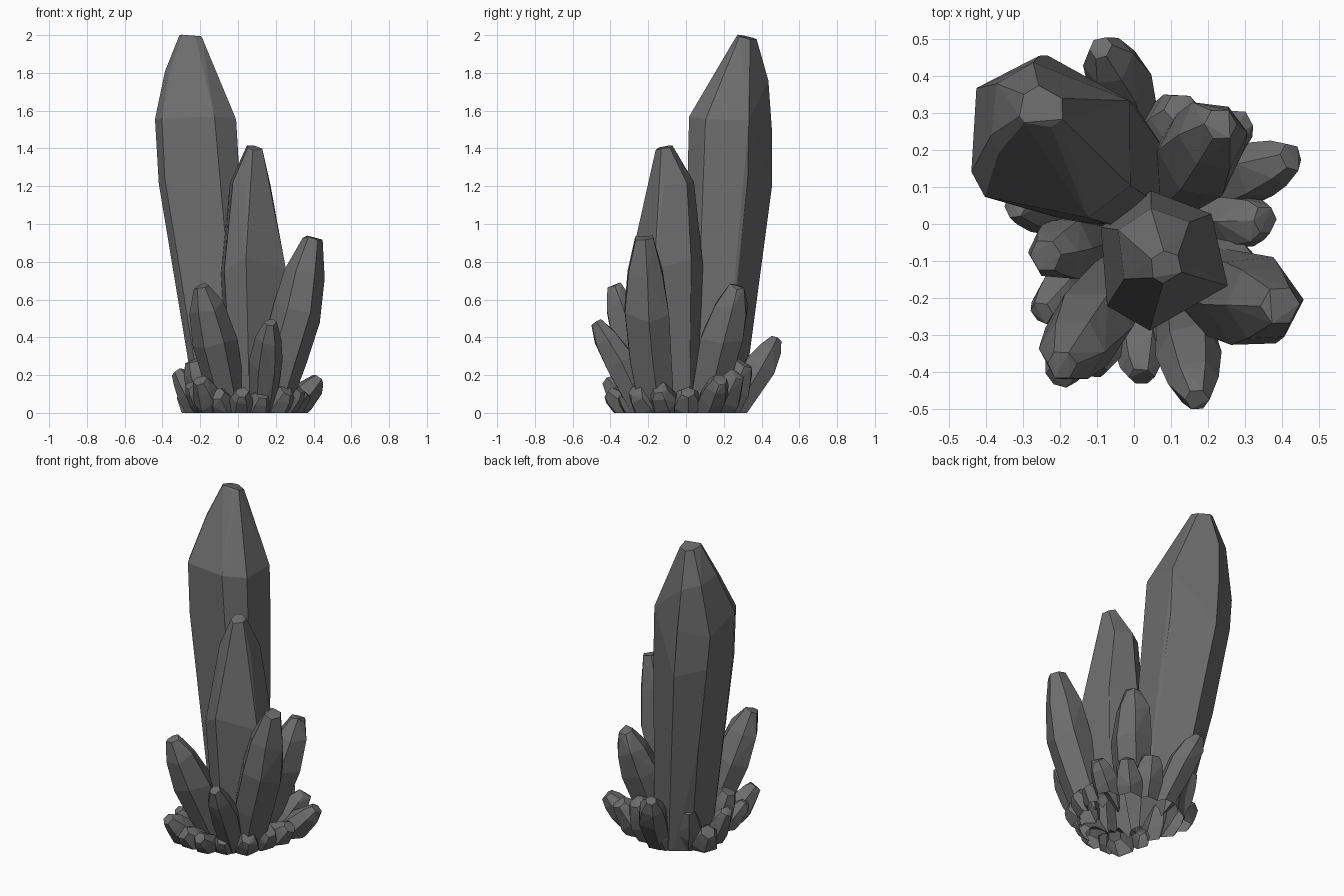
import bpy, bmesh, math, random
from mathutils import Vector

if "Cube" in bpy.data.objects:
    bpy.data.objects.remove(bpy.data.objects["Cube"], do_unlink=True)

stone = bpy.data.materials.new("dark_grey_crystal")
stone.use_nodes = True
GREY = (0.15, 0.15, 0.15, 1)
stone.diffuse_color = GREY
stone.node_tree.nodes["Principled BSDF"].inputs["Base Color"].default_value = GREY

HEX = (5, 62, 125, 182, 243, 300)


def crystal(name, rings, angles=HEX, seed=1, slide=0.2):
    """Convex faceted shard through rings (x, y, z, radius)."""
    rng = random.Random(seed)
    centres = [Vector(r[:3]) for r in rings]
    last = len(rings) - 1
    bm = bmesh.new()
    for i, (centre, ring) in enumerate(zip(centres, rings)):
        axis = (centres[min(i + 1, last)] - centres[max(i - 1, 0)]).normalized()
        u = (Vector((1, 0, 0)) - axis * axis.x).normalized()
        v = axis.cross(u)
        for a in map(math.radians, angles):
            r = ring[3] * rng.uniform(0.95, 1.06)
            bm.verts.new(centre + (u * math.cos(a) + v * math.sin(a)) * r
                         + axis * rng.uniform(-slide, slide) * ring[3])
    bmesh.ops.convex_hull(bm, input=bm.verts[:])
    bmesh.ops.delete(bm, geom=[v for v in bm.verts if not v.link_faces], context='VERTS')
    bmesh.ops.recalc_face_normals(bm, faces=bm.faces[:])
    mesh = bpy.data.meshes.new(name)
    bm.to_mesh(mesh)
    bm.free()
    mesh.materials.append(stone)
    obj = bpy.data.objects.new(name, mesh)
    bpy.context.collection.objects.link(obj)
    return obj


def leaning(name, base, belly, tip, radius, seed, root, point):
    """Leaning shard with a root, belly, sloped shoulder and blunt tip."""
    base, belly, tip = Vector(base), Vector(belly), Vector(tip)
    shoulder = belly.lerp(tip, 0.6)
    stops = ((base, root), (belly, 1), (shoulder, 0.78), (tip, point))
    return crystal(name, [(*p, radius * s) for p, s in stops], seed=seed)


# Tall shards
cluster = crystal(
    "crystal_cluster",
    ((-0.05, 0.12, -0.08, 0.16), (-0.155, 0.215, 0.75, 0.195), (-0.21, 0.23, 1.25, 0.228),
     (-0.23, 0.23, 1.55, 0.238), (-0.255, 0.295, 1.8, 0.145), (-0.25, 0.315, 1.985, 0.062)),
    (25, 97, 144, 203, 222, 296, 330), seed=4)
parts = [
    crystal("middle_crystal",
            ((0.08, -0.08, -0.08, 0.14), (0.08, -0.1, 0.4, 0.17), (0.07, -0.1, 0.78, 0.19),
             (0.06, -0.075, 1.2, 0.115), (0.085, -0.115, 1.4, 0.045)),
            (42, 97, 150, 220, 262, 340), seed=2),
    crystal("right_crystal",
            ((0.14, -0.14, -0.08, 0.095), (0.245, -0.19, 0.3, 0.12), (0.315, -0.21, 0.53, 0.13),
             (0.355, -0.215, 0.75, 0.105), (0.395, -0.22, 0.92, 0.052)), seed=3),
]

# Shorter leaning shards: name, root, belly, tip, radius
shards = (
    ("front_left_crystal", (-0.02, -0.13, -0.08), (-0.125, -0.285, 0.38), (-0.195, -0.38, 0.67), 0.115),
    ("front_crystal", (0.12, -0.18, -0.08), (0.15, -0.35, 0.27), (0.17, -0.475, 0.48), 0.09),
    ("back_right_crystal", (0.07, 0.08, -0.08), (0.18, 0.195, 0.4), (0.235, 0.27, 0.67), 0.125),
    ("back_crystal", (0.02, 0.2, -0.08), (-0.04, 0.39, 0.24), (-0.09, 0.475, 0.39), 0.09),
)
for i, (name, base, belly, tip, r) in enumerate(shards):
    parts.append(leaning(name, base, belly, tip, r, 10 + i, 0.7, 0.36))

# Stubby shards ringing the foot: tip position and radius
stubs = (
    (0.425, 0.18, 0.175, 0.08), (0.355, 0.01, 0.11, 0.08), (0.28, 0.27, 0.2, 0.09),
    (0.13, 0.31, 0.26, 0.1), (-0.02, 0.32, 0.15, 0.1), (-0.2, 0.26, 0.28, 0.09),
    (-0.28, 0.18, 0.13, 0.09), (-0.32, 0.05, 0.22, 0.07), (-0.24, -0.085, 0.28, 0.09),
    (-0.25, -0.24, 0.15, 0.065), (-0.2, -0.41, 0.17, 0.08), (-0.11, -0.39, 0.1, 0.08),
    (0.02, -0.415, 0.11, 0.07), (0.13, -0.33, 0.1, 0.08), (0.26, -0.27, 0.12, 0.08),
    (0.32, -0.14, 0.13, 0.08),
)
for i, (x, y, z, r) in enumerate(stubs):
    tip = Vector((x, y, z))
    base = Vector((x * 0.5, y * 0.5, -0.06))
    parts.append(leaning(f"stub_crystal_{i + 1}", base, base.lerp(tip, 0.6), tip, r,
                         30 + i, 0.95, 0.5))

# Fuse the shards into one shell
bpy.context.view_layer.objects.active = cluster
for part in parts:
    fuse = cluster.modifiers.new("fuse", 'BOOLEAN')
    fuse.operation = 'UNION'
    fuse.solver = 'EXACT'
    fuse.object = part
    bpy.ops.object.modifier_apply(modifier=fuse.name)
    bpy.data.objects.remove(part, do_unlink=True)

# Trim the shell level with the ground, leaving it open, and merge near-flat facets
bm = bmesh.new()
bm.from_mesh(cluster.data)
bmesh.ops.bisect_plane(bm, geom=bm.verts[:] + bm.edges[:] + bm.faces[:],
                       plane_co=(0, 0, 0), plane_no=(0, 0, -1), clear_outer=True)
bmesh.ops.dissolve_limit(bm, angle_limit=math.radians(4), verts=bm.verts[:], edges=bm.edges[:])
bm.to_mesh(cluster.data)
bm.free()
